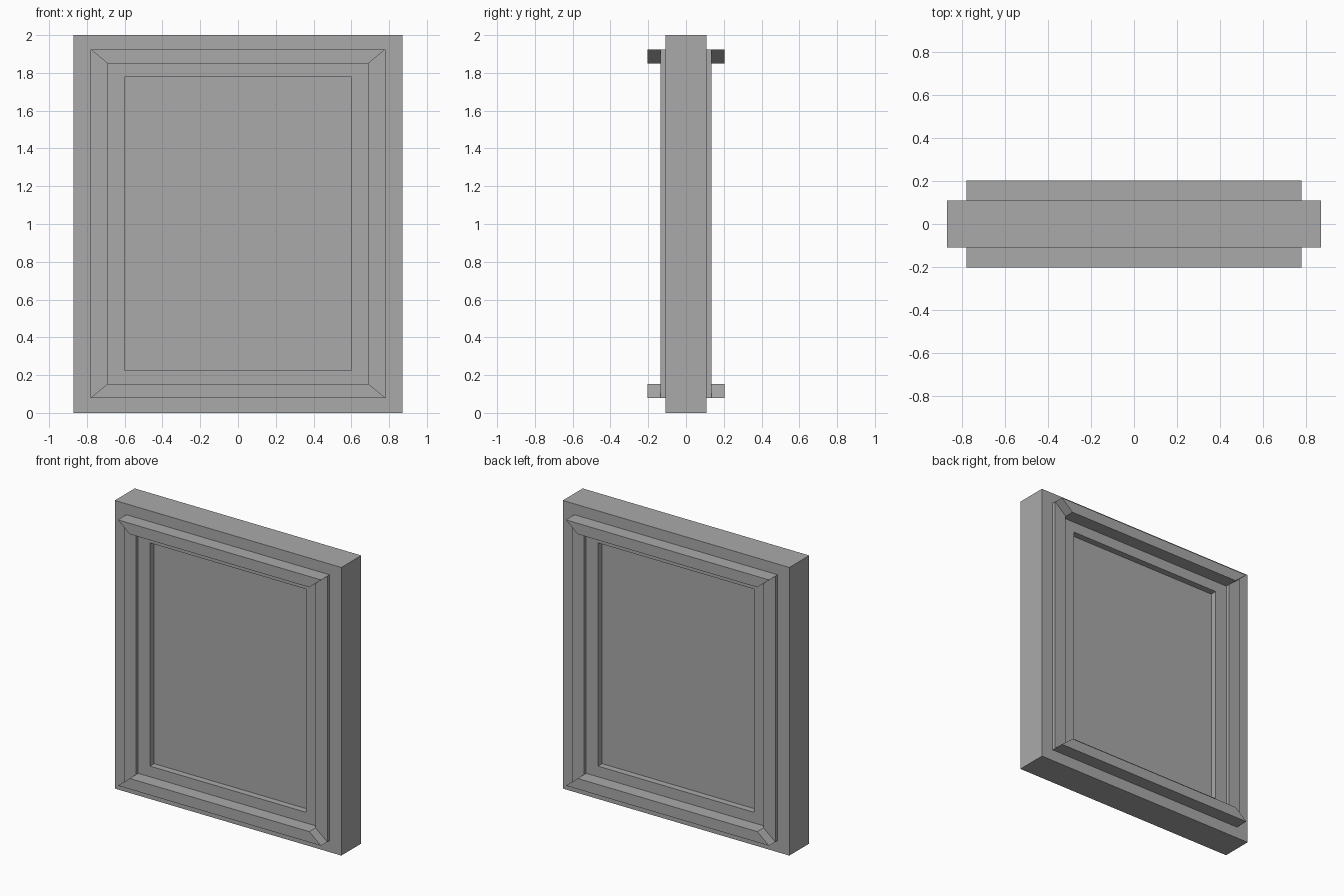
import bpy, bmesh

if "Cube" in bpy.data.objects:
    bpy.data.objects.remove(bpy.data.objects["Cube"])

grey = bpy.data.materials.new("plain grey")
grey.diffuse_color = (0.40, 0.40, 0.40, 1)
grey.use_nodes = True
grey.node_tree.nodes["Principled BSDF"].inputs["Base Color"].default_value = grey.diffuse_color

ZC = 1.0019          # centre height of the mouldings
SLAB_Y = 0.109       # half thickness of the slab
RECESS_Y = 0.064     # half thickness left between the two recesses


def finish(bm, name):
    bmesh.ops.recalc_face_normals(bm, faces=bm.faces)
    me = bpy.data.meshes.new(name)
    bm.to_mesh(me)
    bm.free()
    me.materials.append(grey)
    ob = bpy.data.objects.new(name, me)
    bpy.context.collection.objects.link(ob)


def rect(hx, z0, z1):
    return [(-hx, z0), (hx, z0), (hx, z1), (-hx, z1)]


def loop(bm, pts, y):
    return [bm.verts.new((x, y, z)) for x, z in pts]


def bridge(bm, a, b):
    n = len(a)
    for i in range(n):
        j = (i + 1) % n
        bm.faces.new((a[i], a[j], b[j], b[i]))


# slab with a rectangular recess in both faces
bm = bmesh.new()
outer, opening = rect(0.87, 0, 2), rect(0.60, 0.228, 1.777)
rims = []
for s in (-1, 1):
    rim = loop(bm, outer, s * SLAB_Y)
    edge = loop(bm, opening, s * SLAB_Y)
    floor = loop(bm, opening, s * RECESS_Y)
    bridge(bm, rim, edge)
    bridge(bm, edge, floor)
    bm.faces.new(floor)
    rims.append(rim)
bridge(bm, *rims)
finish(bm, "panel_slab")

# mitred mouldings: horizontal bars stand out further than the upright ones
o, i = rect(0.78, 0.08, 1.925), rect(0.69, 0.154, 1.85)
names = ("bottom", "right", "top", "left")
for side, s in (("front", -1), ("back", 1)):
    for k, name in enumerate(names):
        j = (k + 1) % 4
        pts = [o[k], o[j], i[j], i[k]]
        depth = 0.203 if k % 2 == 0 else 0.134
        bm = bmesh.new()
        a = loop(bm, pts, s * SLAB_Y)
        b = loop(bm, pts, s * depth)
        bridge(bm, a, b)
        bm.faces.new(a)
        bm.faces.new(b)
        finish(bm, f"{side}_{name}_moulding")
